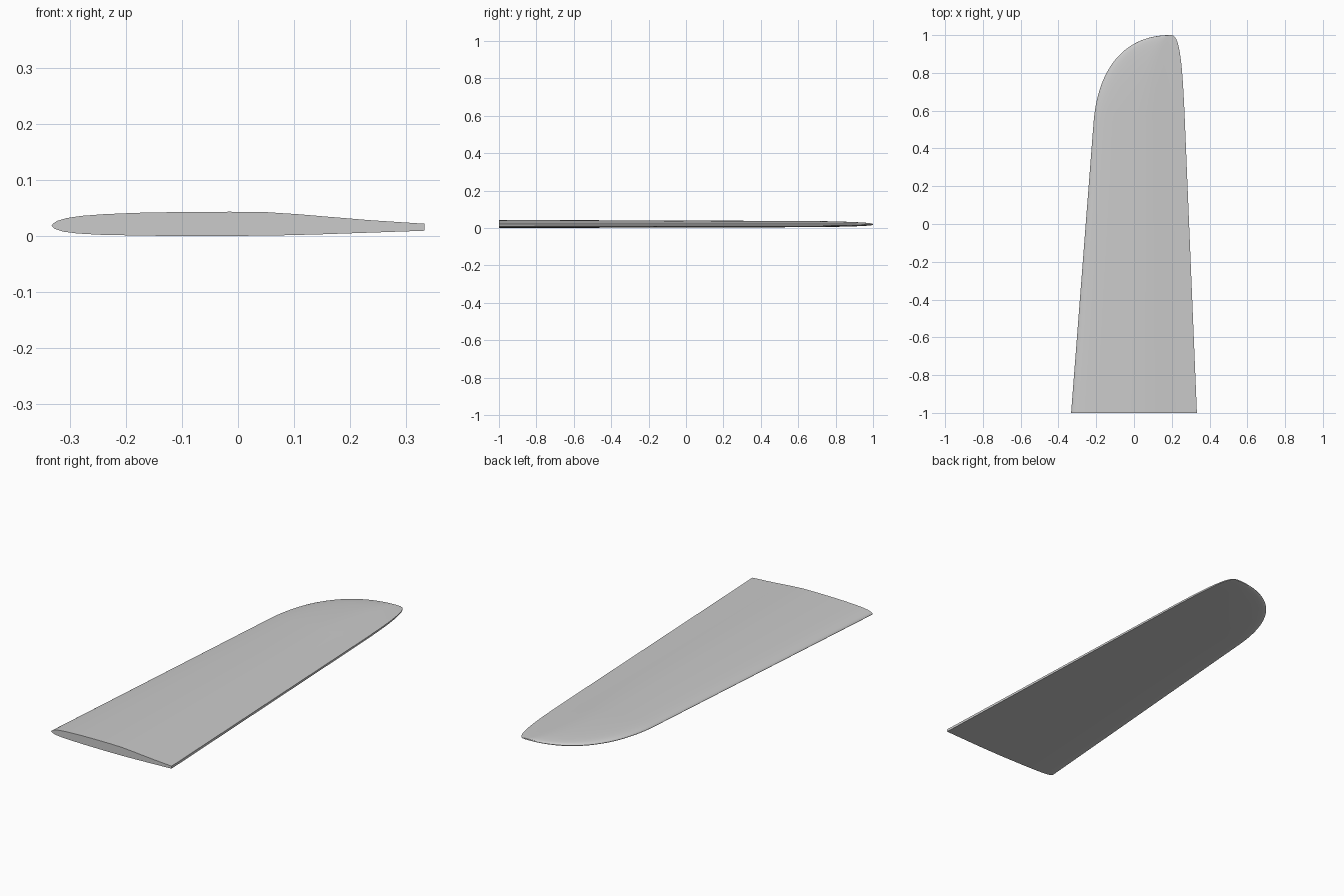
import bpy, bmesh
from mathutils import Vector
from mathutils.geometry import interpolate_bezier

cube = bpy.data.objects.get("Cube")
if cube:
    bpy.data.objects.remove(cube)

grey = bpy.data.materials.new("light_grey")
grey.use_nodes = True
colour = (0.6, 0.6, 0.6, 1)
grey.diffuse_color = colour
grey.node_tree.nodes["Principled BSDF"].inputs["Base Color"].default_value = colour

# Root section: (chord fraction, height), over the top then back underneath
MID = 0.019
UPPER = [(0, .018), (.004, .022), (.015, .027), (.04, .032), (.08, .036), (.14, .039),
         (.23, .0415), (.35, .043), (.48, .0434), (.58, .0425), (.66, .039),
         (.75, .034), (.85, .0285), (.93, .025), (1, .022)]
LOWER = [(1, .0095), (.85, .006), (.72, .003), (.6, .001), (.45, 0), (.28, .0005),
         (.14, .002), (.07, .0045), (.03, .008), (.008, .013)]
SECTION = UPPER + LOWER


def edge(root, a, b, c, tip):
    """Straight edge from the root, curving in to the tip."""
    curve = interpolate_bezier(*(Vector((*p, 0)) for p in (a, b, c, tip)), 40)
    return [Vector((*root, 0))] + list(curve)


def x_at(points, y):
    for p, q in zip(points, points[1:]):
        if y <= q.y and q.y > p.y:
            return p.x + (q.x - p.x) * (y - p.y) / (q.y - p.y)
    return points[-1].x


def thickness(y):
    if y < 0.55:
        return 1 - 0.22 * (y + 1) / 1.55
    return 0.1 + 0.68 * max(0, 1 - ((y - 0.55) / 0.45) ** 2) ** 0.5


leading = edge((-.333, -1), (-.213, .55), (-.185, .85), (-.03, 1), (.19, 1))
trailing = edge((.333, -1), (.267, .6), (.257, .8), (.247, 1), (.2, 1))
stations = [-1, -.6, -.2, .2] + [p.y for p in leading[1:-1]] + [1]

# Wing: sections lofted along the span, closed at both ends
bm = bmesh.new()
rings = []
for y in stations:
    x0, x1, t = x_at(leading, y), x_at(trailing, y), thickness(y)
    rings.append([bm.verts.new((x0 + u * (x1 - x0), y, MID + (z - MID) * t))
                  for u, z in SECTION])
n = len(SECTION)
for a, b in zip(rings, rings[1:]):
    for i in range(n):
        j = (i + 1) % n
        bm.faces.new((a[i], a[j], b[j], b[i]))
bm.faces.new(rings[0])
bm.faces.new(rings[-1])
bmesh.ops.recalc_face_normals(bm, faces=bm.faces)

mesh = bpy.data.meshes.new("wing")
bm.to_mesh(mesh)
bm.free()
mesh.materials.append(grey)
wing = bpy.data.objects.new("wing", mesh)
bpy.context.collection.objects.link(wing)
bpy.context.view_layer.objects.active = wing
wing.select_set(True)
bpy.ops.object.shade_smooth_by_angle(angle=0.7)
